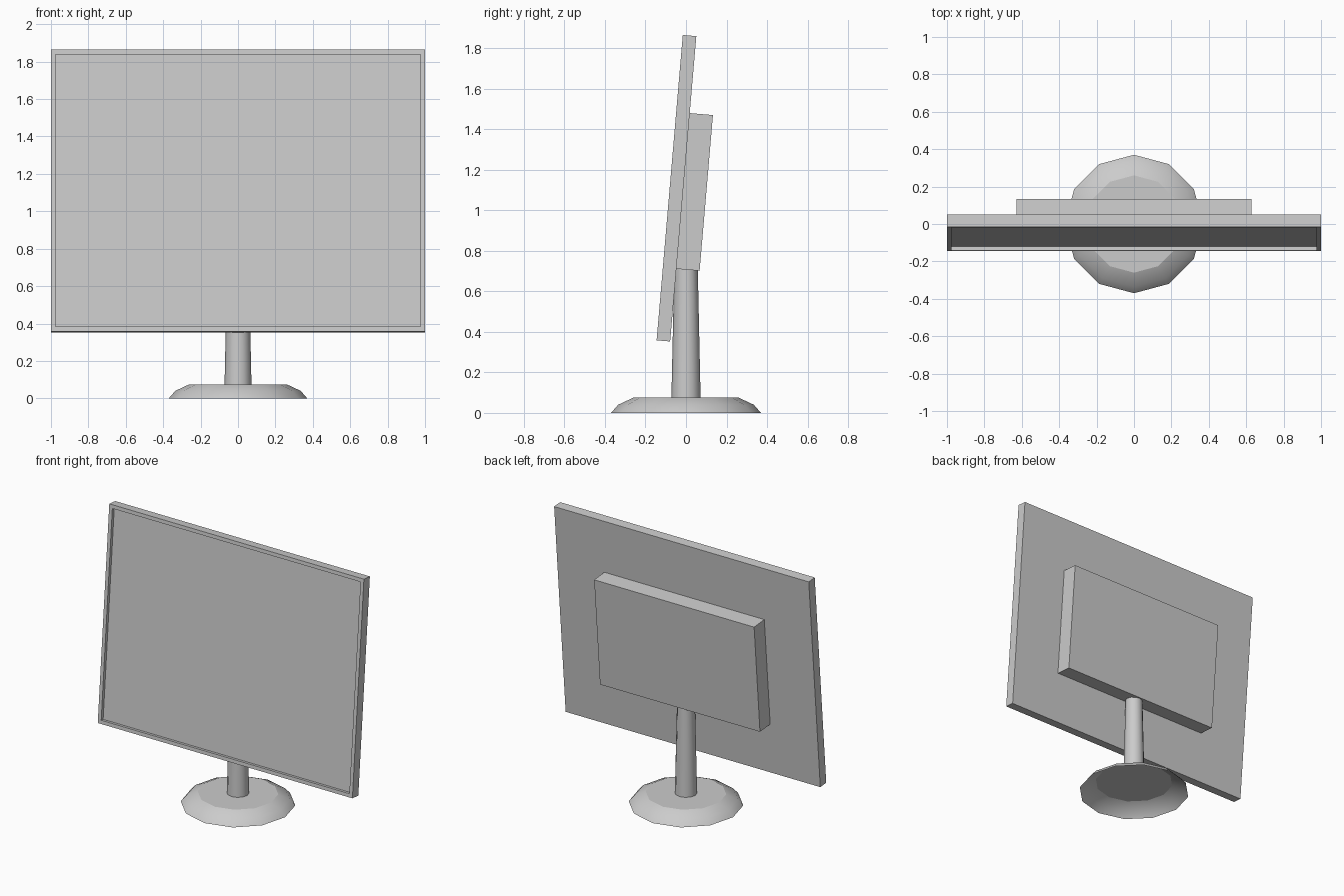
import bpy
import bmesh
from math import radians, sin, cos, pi
from mathutils import Matrix

cube = bpy.data.objects.get("Cube")
if cube:
    bpy.data.objects.remove(cube)

grey = bpy.data.materials.new("plain grey")
grey.use_nodes = True
grey.diffuse_color = (0.6, 0.6, 0.6, 1)
grey.node_tree.nodes["Principled BSDF"].inputs["Base Color"].default_value = (0.6, 0.6, 0.6, 1)


def finish(bm, name):
    mesh = bpy.data.meshes.new(name)
    bmesh.ops.recalc_face_normals(bm, faces=bm.faces)
    bm.to_mesh(mesh)
    bm.free()
    mesh.materials.append(grey)
    obj = bpy.data.objects.new(name, mesh)
    bpy.context.collection.objects.link(obj)
    return obj


# Tilted display frame: local y = 0 is the front plane, z = 0 its bottom edge
TILT = Matrix.Translation((0, -0.145, 0.358)) @ Matrix.Rotation(radians(-4.9), 4, "X")
THICK = 0.067


def box(half_width, y0, y1, z0, z1):
    bm = bmesh.new()
    size = Matrix.Diagonal((2 * half_width, y1 - y0, z1 - z0, 1))
    place = Matrix.Translation((0, (y0 + y1) / 2, (z0 + z1) / 2))
    bmesh.ops.create_cube(bm, size=1, matrix=place @ size)
    return bm


def turned(name, profile, sides, cap_top):
    """Revolve (radius, height) points around z, leaving the bottom open."""
    bm = bmesh.new()
    rings = [[bm.verts.new((r * sin(2 * pi * i / sides), r * cos(2 * pi * i / sides), z))
              for i in range(sides)] for r, z in profile]
    for low, high in zip(rings, rings[1:]):
        for i in range(sides):
            j = (i + 1) % sides
            bm.faces.new((low[i], high[i], high[j], low[j]))
    if cap_top:
        bm.faces.new(rings[-1])
    obj = finish(bm, name)
    # Smooth sides, flat top
    for poly in obj.data.polygons:
        poly.use_smooth = len(poly.vertices) == 4
    return obj


# Display panel with a recessed screen
bm = box(1, 0, THICK, 0, 1.512)
bm.normal_update()
screen = [f for f in bm.faces if f.normal.y < -0.9]
bmesh.ops.inset_region(bm, faces=screen, thickness=0.036)
recess = bmesh.ops.extrude_face_region(bm, geom=screen)
bmesh.ops.delete(bm, geom=screen, context="FACES")
bmesh.ops.translate(bm, vec=(0, 0.022, 0),
                    verts=[g for g in recess["geom"] if isinstance(g, bmesh.types.BMVert)])
finish(bm, "display_panel").matrix_world = TILT

# Housing on the back of the panel
finish(box(0.628, THICK, THICK + 0.115, 0.36, 1.131), "rear_housing").matrix_world = TILT

# Tapered stem and hollow twelve-sided foot
turned("stem", [(0.072, 0.075), (0.057, 0.76)], 12, True)
turned("foot", [(0.37, 0), (0.335, 0.04), (0.26, 0.075)], 12, True)
